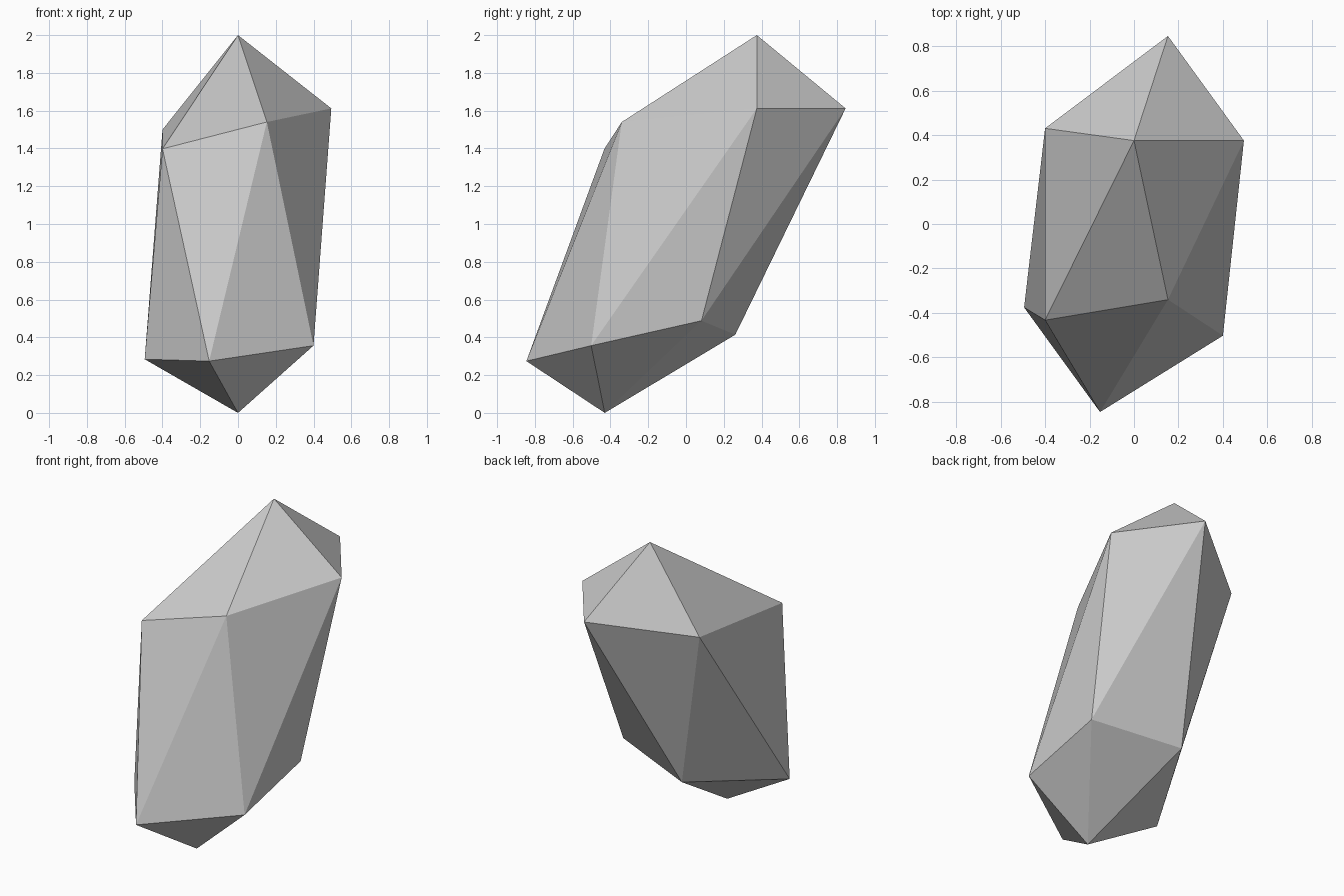
import bpy
import bmesh
from math import cos, radians

default = bpy.data.objects.get("Cube")
if default:
    bpy.data.objects.remove(default, do_unlink=True)

SIDES = 5
RADIUS = 0.494

# Stone material
stone = bpy.data.materials.new("stone_grey")
stone.use_nodes = True
grey = (0.6, 0.6, 0.6, 1.0)
stone.diffuse_color = grey
stone.node_tree.nodes["Principled BSDF"].inputs["Base Color"].default_value = grey


def ring(bm, start, points):
    """Five corners spaced evenly in x, each with its own y and z."""
    step = 360 / SIDES
    return [bm.verts.new((RADIUS * cos(radians(start + i * step)), y, z))
            for i, (y, z) in enumerate(points)]


# Leaning faceted crystal: tip, two offset five-sided rings and base point
bm = bmesh.new()
tip = bm.verts.new((0, 0.375, 2))
base = bm.verts.new((0, -0.43, 0))
upper = ring(bm, 0, [(0.375, 1.612), (0.845, 1.612), (0.43, 1.5),
                     (-0.432, 1.398), (-0.34, 1.54)])
lower = ring(bm, 36, [(0.082, 0.488), (0.261, 0.414), (-0.375, 0.284),
                      (-0.845, 0.274), (-0.502, 0.356)])

for i in range(SIDES):
    j = (i + 1) % SIDES
    bm.faces.new((tip, upper[i], upper[j]))
    bm.faces.new((upper[i], lower[i], upper[j]))
    bm.faces.new((lower[i], lower[j], upper[j]))
    bm.faces.new((base, lower[j], lower[i]))
bmesh.ops.recalc_face_normals(bm, faces=bm.faces)

mesh = bpy.data.meshes.new("faceted_stone")
bm.to_mesh(mesh)
bm.free()
mesh.materials.append(stone)
bpy.context.collection.objects.link(bpy.data.objects.new("faceted_stone", mesh))
